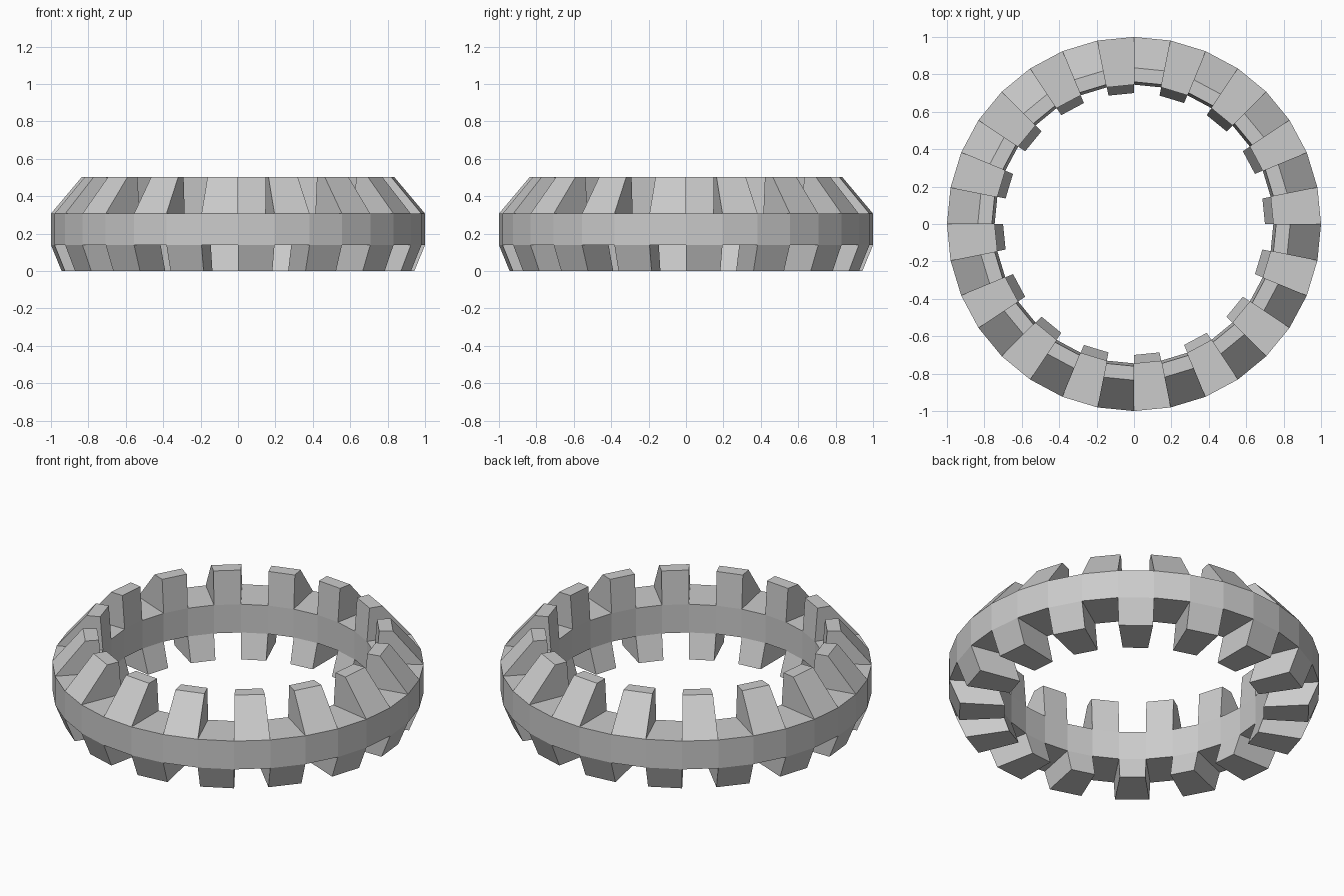
import bpy, bmesh, math

if "Cube" in bpy.data.objects:
    bpy.data.objects.remove(bpy.data.objects["Cube"])

SEGMENTS = 32
BAND = [(1.0, 0.139), (1.0, 0.307), (0.745, 0.307), (0.745, 0.139)]  # (radius, z)

grey = bpy.data.materials.new("light_grey")
grey.diffuse_color = (0.6, 0.6, 0.6, 1)
grey.use_nodes = True
grey.node_tree.nodes["Principled BSDF"].inputs["Base Color"].default_value = grey.diffuse_color

# Band: rectangular section swept around z
bm = bmesh.new()
rings = []
for i in range(SEGMENTS):
    a = 2 * math.pi * i / SEGMENTS
    rings.append([bm.verts.new((r * math.cos(a), r * math.sin(a), z)) for r, z in BAND])
upper, lower = [], []
for i in range(SEGMENTS):
    p, q = rings[i], rings[(i + 1) % SEGMENTS]
    for j in range(4):
        k = (j + 1) % 4
        face = bm.faces.new((p[j], q[j], q[k], p[k]))
        if j == 1 and i % 2 == 1:
            upper.append(face)
        if j == 3 and i % 2 == 0:
            lower.append(face)


def raise_teeth(faces, outer, inner, z):
    """Extrude alternate faces into teeth with the given end radii and height."""
    ends = bmesh.ops.extrude_discrete_faces(bm, faces=faces)["faces"]
    for v in {v for f in ends for v in f.verts}:
        r = math.hypot(v.co.x, v.co.y)
        s = (outer if r > 0.9 else inner) / r
        v.co = (v.co.x * s, v.co.y * s, z)


# Upper teeth sit between the lower teeth
raise_teeth(upper, 0.835, 0.76, 0.503)
raise_teeth(lower, 0.943, 0.70, 0.0)
bmesh.ops.recalc_face_normals(bm, faces=bm.faces)

mesh = bpy.data.meshes.new("toothed_ring")
bm.to_mesh(mesh)
bm.free()
mesh.materials.append(grey)
bpy.context.collection.objects.link(bpy.data.objects.new("toothed_ring", mesh))
